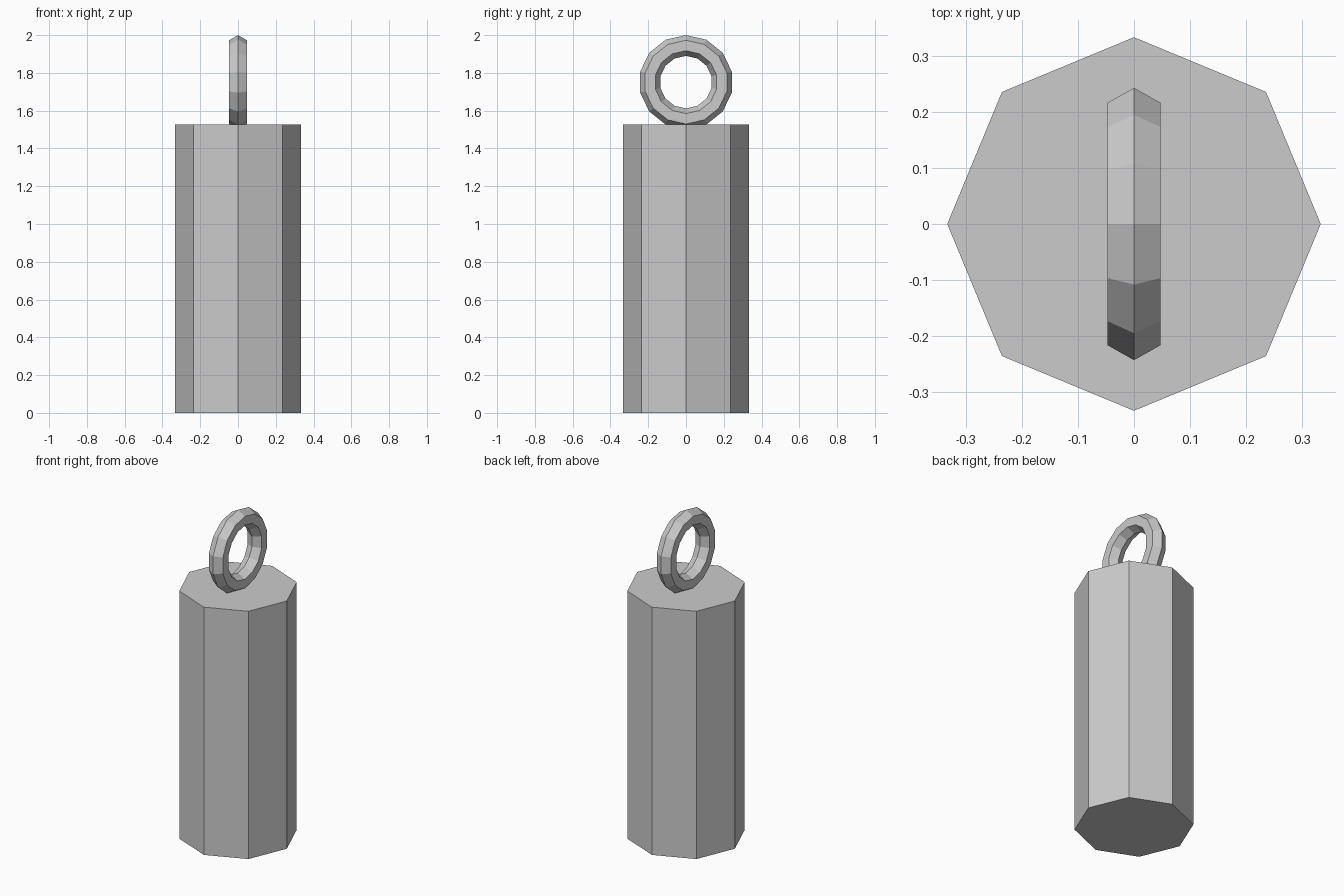
import bpy
from math import radians

if "Cube" in bpy.data.objects:
    bpy.data.objects.remove(bpy.data.objects["Cube"])

BODY_R, BODY_H = 0.333, 1.527
RING_MAJOR, RING_MINOR = 0.194, 0.055

# Octagonal weight body, corners on the axes
bpy.ops.mesh.primitive_cylinder_add(vertices=8, radius=BODY_R, depth=BODY_H,
                                    location=(0, 0, BODY_H / 2))
bpy.context.object.name = "weight_body"

# Upright hanging ring with hexagonal section, bottom sunk into the body
bpy.ops.mesh.primitive_torus_add(major_segments=14, minor_segments=6,
                                 major_radius=RING_MAJOR, minor_radius=RING_MINOR,
                                 location=(0, 0, 2 - RING_MAJOR - RING_MINOR),
                                 rotation=(0, radians(-90), 0))
bpy.context.object.name = "hanging_ring"
